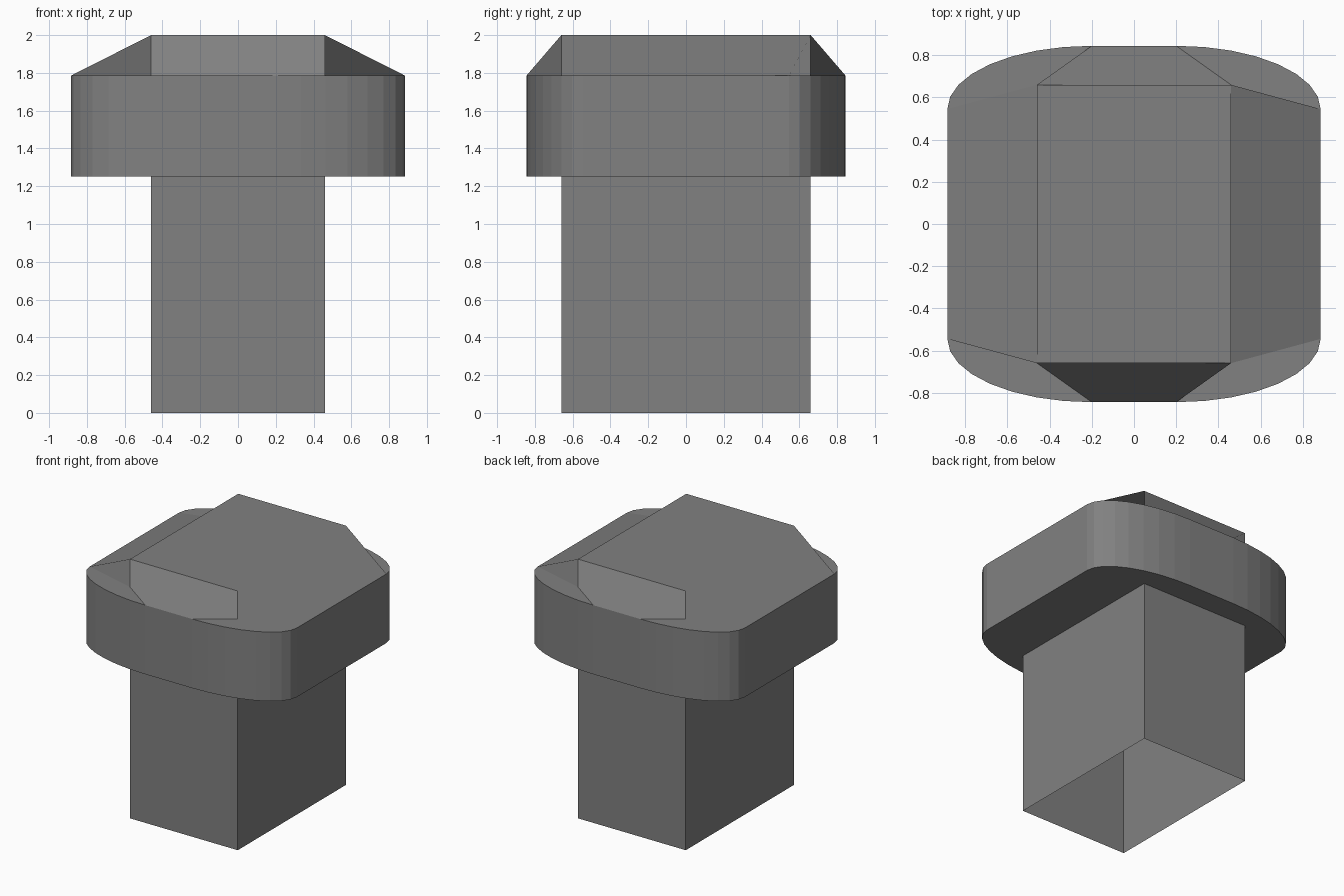
import bpy, bmesh, math

if "Cube" in bpy.data.objects:
    bpy.data.objects.remove(bpy.data.objects["Cube"])

IX, IY = 0.46, 0.66        # stem / top plate half sizes
OX, OY = 0.885, 0.845      # head half sizes
FX, FY = 0.20, 0.545       # where the rounded corner starts and ends
Z1, Z2, Z3 = 1.252, 1.785, 2.0
SEGS = 8

dark_grey = bpy.data.materials.new("dark_grey")
dark_grey.diffuse_color = (0.22, 0.22, 0.22, 1)
dark_grey.use_nodes = True
dark_grey.node_tree.nodes["Principled BSDF"].inputs["Base Color"].default_value = dark_grey.diffuse_color


def add_faces(bm, polys):
    for poly in polys:
        bm.faces.new([bm.verts.new(p) for p in poly])
    bmesh.ops.remove_doubles(bm, verts=bm.verts, dist=1e-4)


def mirrored_quarter(name, polys, whole=()):
    """Mirror the +x +y quarter in x and y, then add whole polygons."""
    bm = bmesh.new()
    add_faces(bm, polys)
    for axis in ('X', 'Y'):
        bmesh.ops.mirror(bm, geom=bm.verts[:] + bm.edges[:] + bm.faces[:],
                         axis=axis, merge_dist=1e-4)
        bmesh.ops.remove_doubles(bm, verts=bm.verts, dist=1e-4)
    add_faces(bm, whole)
    bmesh.ops.recalc_face_normals(bm, faces=bm.faces)
    mesh = bpy.data.meshes.new(name)
    bm.to_mesh(mesh)
    bm.free()
    mesh.materials.append(dark_grey)
    obj = bpy.data.objects.new(name, mesh)
    bpy.context.collection.objects.link(obj)
    return obj


def at(points, z):
    return [(x, y, z) for x, y in points]


def walls(path, z0, z1):
    return [[(*a, z0), (*b, z0), (*b, z1), (*a, z1)]
            for a, b in zip(path, path[1:])]


inner = [(IX, 0), (IX, IY), (0, IY)]
arc = [(FX + (OX - FX) * math.cos(a), FY + (OY - FY) * math.sin(a))
       for a in (math.pi / 2 * i / SEGS for i in range(SEGS + 1))]
outer = [(OX, 0)] + arc + [(0, OY)]
corner = inner[1]

# Stem: square tube, open at the bottom
mirrored_quarter("stem", walls(inner, 0, Z1))

# Head: rounded band, underside rim, flat corners
head = walls([arc[0]] + arc[1:], Z1, Z2)
head += [at([corner, a, b], Z1) for a, b in zip(outer, outer[1:])]
head += [at([inner[0], outer[0], corner], Z1), at([corner, outer[-1], inner[2]], Z1)]
head += [at([corner, a, b], Z2) for a, b in zip(arc, arc[1:])]

# Flat top, plus sloped sides whose ends fold down to the flat corners
whole = [at([(-IX, -IY), (IX, -IY), (IX, IY), (-IX, IY)], Z3)]
for s in (1, -1):
    side = [(IX * s, -IY * s, Z3), (IX * s, -IY * s, Z2), (OX * s, -FY * s, Z2),
            (OX * s, FY * s, Z2), (IX * s, IY * s, Z2), (IX * s, IY * s, Z3)]
    end = [(IX * s, IY * s, Z3), (IX * s, IY * s, Z2), (FX * s, OY * s, Z2),
           (-FX * s, OY * s, Z2), (-IX * s, IY * s, Z2), (-IX * s, IY * s, Z3)]
    whole += [side, end]
    # straight parts of the band
    whole.append([(OX * s, -FY, Z1), (OX * s, FY, Z1), (OX * s, FY, Z2), (OX * s, -FY, Z2)])
    whole.append([(-FX, OY * s, Z1), (FX, OY * s, Z1), (FX, OY * s, Z2), (-FX, OY * s, Z2)])
mirrored_quarter("head", head, whole)
